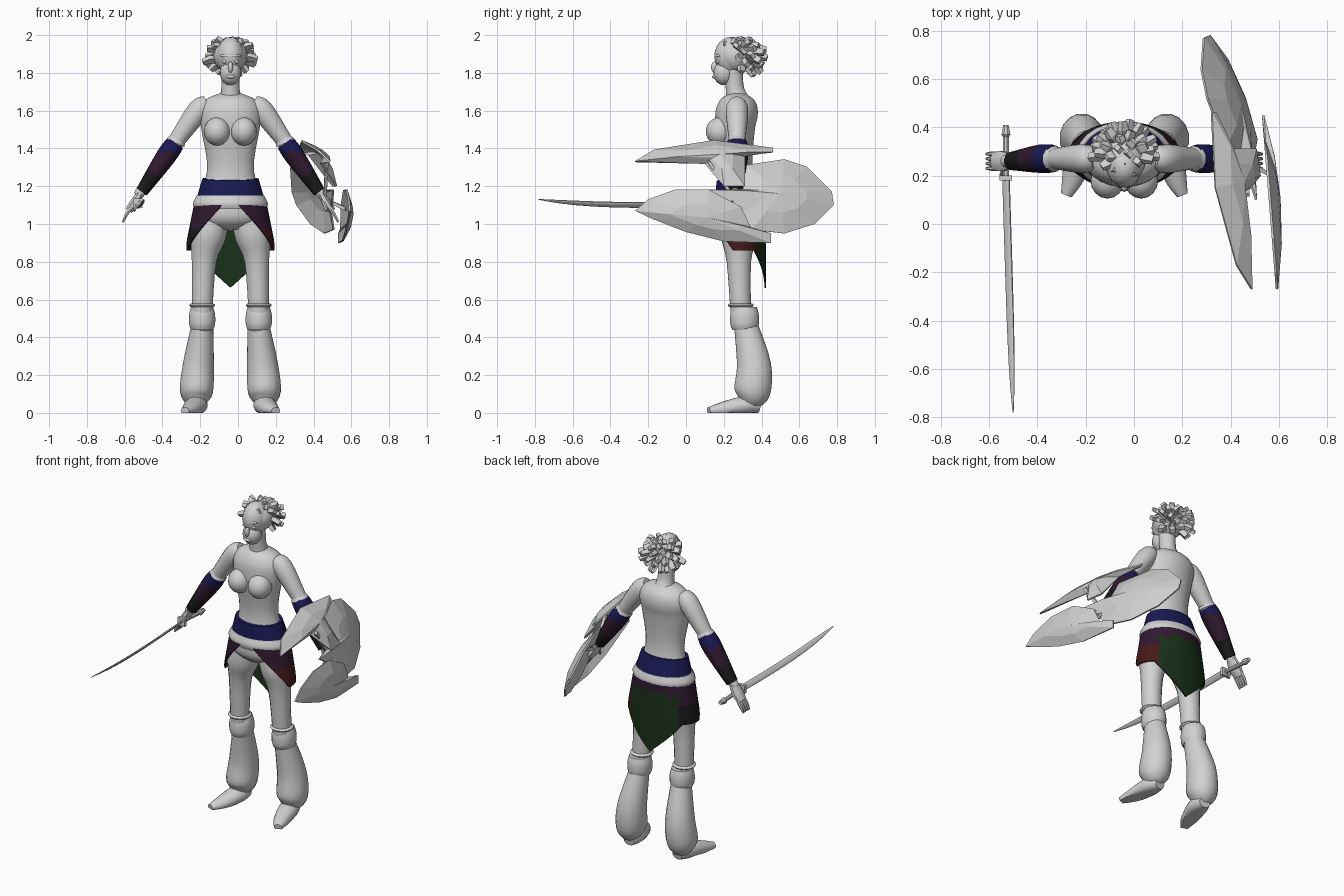
import bpy, bmesh, math
from mathutils import Vector, Matrix

if "Cube" in bpy.data.objects:
    bpy.data.objects.remove(bpy.data.objects["Cube"])

MID = -.04  # the body's mirror plane
X, Y, Z = Matrix.Identity(3)


def material(name, red, green, blue):
    mat = bpy.data.materials.new(name)
    mat.use_nodes = True
    mat.diffuse_color = (red, green, blue, 1)
    shader = mat.node_tree.nodes["Principled BSDF"]
    shader.inputs["Base Color"].default_value = mat.diffuse_color
    return mat


GREY = material("light grey", .64, .64, .64)
NAVY = material("navy cloth", .01, .01, .09)
PURPLE = material("dark purple cloth", .03, .01, .03)
MAROON = material("maroon cloth", .06, .01, .01)
GREEN = material("dark green cloth", .01, .03, .01)
BLACK = material("black leather", .01, .01, .01)


def make(name, bm, materials=(GREY,), smooth=True, paint=None, thickness=0):
    """Turn a bmesh into a named object, with an optional face colour rule."""
    bmesh.ops.recalc_face_normals(bm, faces=bm.faces)
    if paint:
        for face in bm.faces:
            face.material_index = materials.index(paint(face.calc_center_median()))
    mesh = bpy.data.meshes.new(name)
    bm.to_mesh(mesh)
    bm.free()
    for mat in materials:
        mesh.materials.append(mat)
    if smooth:
        mesh.shade_smooth()
        mesh.set_sharp_from_angle(angle=math.radians(50))
    obj = bpy.data.objects.new(name, mesh)
    bpy.context.scene.collection.objects.link(obj)
    if thickness:
        shell = obj.modifiers.new("thickness", "SOLIDIFY")
        shell.thickness = thickness
        shell.offset = 0


def refine(rings, steps=4):
    """Add rings along a smooth curve through the given ones."""
    keys = [Vector(ring) for ring in (rings[0], *rings, rings[-1])]
    result = []
    for before, start, end, after in zip(keys, keys[1:], keys[2:], keys[3:]):
        for step in range(steps):
            t = step / steps
            leave, arrive = (end - before) / 2, (after - start) / 2
            ease = t * t * (3 - 2 * t)
            result.append(start.lerp(end, ease) + leave * t * (1 - t) ** 2
                          - arrive * t * t * (1 - t))
    return result + [keys[-1]]


def sweep(bm, rings, sides, side, depth):
    """Skin ellipses (x, y, z, radius); depth scales the radius along side."""
    points = [Vector(ring[:3]) for ring in rings]
    last = len(points) - 1
    loops = []
    for i, centre in enumerate(points):
        along = (points[min(i + 1, last)] - points[max(i - 1, 0)]).normalized()
        across = side.cross(along).normalized()
        inward = along.cross(across) * depth
        loop = []
        for k in range(sides):
            a = math.tau * (k + .5) / sides
            p = centre + (across * math.cos(a) + inward * math.sin(a)) * rings[i][3]
            p.z = max(p.z, 0)
            loop.append(bm.verts.new(p))
        loops.append(loop)
    for low, high in zip(loops, loops[1:]):
        for k in range(sides):
            bm.faces.new((low[k - 1], low[k], high[k], high[k - 1]))
    bm.faces.new(loops[0])
    bm.faces.new(loops[-1])


def loft(name, rings, sides=16, side=Y, depth=1, materials=(GREY,), paint=None):
    bm = bmesh.new()
    sweep(bm, refine(rings), sides, side, depth)
    make(name, bm, materials, paint=paint)


def bar(name, rings, sides=4, side=Z, depth=1):
    bm = bmesh.new()
    sweep(bm, rings, sides, side, depth)
    make(name, bm, smooth=False)


def ball(name, centre, size):
    bm = bmesh.new()
    place = Matrix.Translation(centre) @ Matrix.Diagonal((*size, 1))
    bmesh.ops.create_uvsphere(bm, u_segments=16, v_segments=12, radius=1, matrix=place)
    make(name, bm)


def middle(*rings):
    return [(MID, *ring) for ring in rings]


# Torso, neck and head
loft("torso", middle((.28, .97, .1), (.28, 1.05, .19), (.27, 1.28, .125), (.26, 1.5, .155),
                     (.27, 1.6, .165), (.27, 1.66, .13), (.27, 1.69, .06)), 24, depth=.68)
loft("neck", middle((.28, 1.64, .07), (.26, 1.71, .05), (.25, 1.82, .05)))
ball("skull", (MID, .24, 1.89), (.074, .09, .1))
ball("jaw", (MID, .2, 1.8), (.056, .055, .065))
ball("nose", (MID, .15, 1.83), (.014, .017, .03))
ball("lips", (MID, .15, 1.78), (.024, .012, .01))
ball("brow", (MID, .18, 1.89), (.055, .03, .014))


def forearm_colour(c):
    return NAVY if c.z > 1.38 else PURPLE if c.z > 1.26 else BLACK


for label, sign in (("left", 1), ("right", -1)):
    def at(out, *rest):
        return (MID + sign * out, *rest)

    def limb(part, *rings, **options):
        loft(label + "_" + part, [at(*ring) for ring in rings], **options)

    ball(label + "_eye", at(.03, .17, 1.86), (.016, .012, .01))
    ball(label + "_bust_cup", at(.07, .18, 1.49), (.07, .075, .075))

    # Arm, forearm guard and hand
    limb("arm", (.12, .27, 1.64, .04), (.17, .27, 1.6, .06), (.3, .27, 1.42, .043),
         (.49, .26, 1.15, .027))
    limb("forearm_guard", (.29, .27, 1.43, .05), (.34, .27, 1.36, .055), (.47, .26, 1.17, .034),
         sides=12, depth=1.1, materials=(NAVY, PURPLE, BLACK), paint=forearm_colour)
    limb("elbow_trim", (.28, .27, 1.45, .045), (.29, .27, 1.43, .054), sides=12)
    limb("palm", (.48, .26, 1.16, .02), (.51, .26, 1.11, .025), (.54, .26, 1.07, .02),
         sides=8, depth=1.8)
    for finger in range(4):
        y = .23 + finger * .02
        limb("finger", (.53, y, 1.08, .01), (.55, y, 1.05, .01), (.57, y, 1.01, .006), sides=6)
    limb("thumb", (.49, .24, 1.13, .013), (.51, .2, 1.07, .008), sides=6)

    # Leg, knee bands, flared trouser and foot
    limb("thigh", (.09, .28, 1.04, .09), (.12, .28, .93, .095), (.14, .28, .8, .066),
         (.15, .29, .53, .055))
    limb("knee_ring", (.15, .29, .56, .06), (.15, .29, .57, .07), (.15, .29, .58, .06))
    limb("knee_cuff", (.15, .31, .44, .06), (.15, .31, .47, .07), (.15, .31, .52, .07),
         (.15, .31, .56, .06), depth=1.1)
    limb("trouser", (.18, .33, .05, .05), (.18, .35, .11, .088), (.17, .36, .25, .084),
         (.15, .32, .45, .06), depth=1.1)
    limb("foot", (.17, .39, .03, .03), (.18, .32, .04, .05), (.21, .2, .02, .04),
         (.24, .12, .01, .02), side=X, depth=1.2)

# Hair: a cap with chunky locks radiating up and back
ball("hair_cap", (MID, .27, 1.89), (.09, .1, .09))
bm = bmesh.new()
centre, count = Vector((MID, .29, 1.88)), 64
for i in range(count):
    height = 1 - (2 * i + 1) / count
    turn = i * math.pi * (3 - math.sqrt(5))
    flat = math.sqrt(1 - height * height)
    d = Vector((flat * math.cos(turn), flat * math.sin(turn), height))
    on_face = d.y < -.25 and height < .45
    if on_face or d.y < -.8 or height < -.85:
        continue
    reach = Vector((.14, .14, .11)) * (1 + .07 * math.sin(5 * i))
    root, tip = centre + d * .05, centre + d * reach.x
    tip.z = centre.z + d.z * reach.z
    bend = root.lerp(tip, .6) + Z * .01
    sweep(bm, [(*root, .02), (*bend, .026), (*tip, .02)], 4, d.orthogonal().normalized(), .75)
make("hair_locks", bm, smooth=False)

# Sash, belt and wrap skirt
loft("waist_sash", middle((.28, 1.12, .185), (.27, 1.24, .15)), 24, depth=.72, materials=(NAVY,))
loft("belt", middle((.28, 1.08, .19), (.28, 1.11, .2), (.28, 1.15, .18)), 24, depth=.72)


def skirt_colour(c):
    behind = math.degrees(math.atan2(abs(c.x - MID), .28 - c.y)) > 118
    if behind and c.z < 1.04:
        return GREEN
    if c.z > .98:
        return PURPLE
    return MAROON if c.x > MID else BLACK


bm = bmesh.new()
columns, rows, opening, waist = 42, 8, 14, 1.1
grid = []
for column in range(columns + 1):
    angle = opening + (360 - 2 * opening) * column / columns
    a, turned = math.radians(angle), min(angle, 360 - angle)
    hem = min(max(1.15 - turned * .0038, .86), 1.31 - turned * .0036)
    line = []
    for row in range(rows + 1):
        drop = (waist - hem) * row / rows
        width = .19 + .2 * min(drop, .2)
        line.append(bm.verts.new((MID + width * math.sin(a), .28 - .14 * math.cos(a),
                                  waist - drop)))
    grid.append(line)
for left, right in zip(grid, grid[1:]):
    for row in range(rows):
        bm.faces.new((left[row], left[row + 1], right[row + 1], right[row]))
make("wrap_skirt", bm, (PURPLE, GREEN, MAROON, BLACK), False, skirt_colour, .008)


# Three bulging shield plates, each outlined in y and z on a sloping plane
def plate(name, base, y_slope, z_slope, bulge, outline):
    bm = bmesh.new()
    rim = [Vector((base + y_slope * y + z_slope * (z - 1), y, z)) for y, z in outline]
    push = Vector((1, -y_slope, -z_slope)).normalized() * bulge
    peak = sum(rim, Vector()) / len(rim) + push
    inner = [bm.verts.new(p.lerp(peak, .5) + push * .25) for p in rim]
    outer = [bm.verts.new(p) for p in rim]
    top = bm.verts.new(peak)
    for i in range(len(rim)):
        bm.faces.new((outer[i - 1], outer[i], inner[i], inner[i - 1]))
        bm.faces.new((inner[i - 1], inner[i], top))
    make(name, bm, smooth=False, thickness=.01)


plate("upper_shield_plate", .71, -.15, -.8, .05, [
    (-.27, 1.33), (-.17, 1.39), (.15, 1.44), (.46, 1.4), (.46, 1.38), (.31, 1.36), (.31, 1.2),
    (.2, 1.2), (.1, 1.32)])
plate("lower_shield_plate", .57, -.08, 0, .04, [
    (-.27, 1.07), (-.2, 1.13), (-.06, 1.18), (.12, 1.18), (.29, 1.09), (.34, .98), (.45, .95),
    (.45, .9), (.2, .91), (0, .96), (-.18, 1.03)])
plate("rear_shield_plate", .61, -.33, -.4, .05, [
    (.1, 1.18), (.3, 1.18), (.32, 1.31), (.52, 1.34), (.64, 1.3), (.77, 1.17), (.78, 1.1),
    (.68, 1), (.52, .95), (.35, .97), (.28, 1.06)])
for end in ((.47, .12, 1.33), (.57, .2, 1.08), (.44, .4, 1.18)):
    bar("shield_strut", [(.46, .26, 1.13, .012), (*end, .012)])

# Curved sword in the right hand
stations = [i / 10 for i in range(11)]
bar("sword_blade", [(-.53 + .03 * t, .2 - .98 * t, 1.11 - .03 * t + .05 * t ** 3,
                     .007 - .006 * t ** 6) for t in stations],
    sides=8, side=(X + Z).normalized(), depth=3)
bar("sword_grip", [(-.53, .2, 1.11, .013), (-.53, .36, 1.1, .013), (-.53, .37, 1.1, .02),
                   (-.53, .41, 1.1, .012)], sides=8)
bar("sword_guard", [(-.53, .18, 1.11, .036), (-.53, .2, 1.11, .036)])
